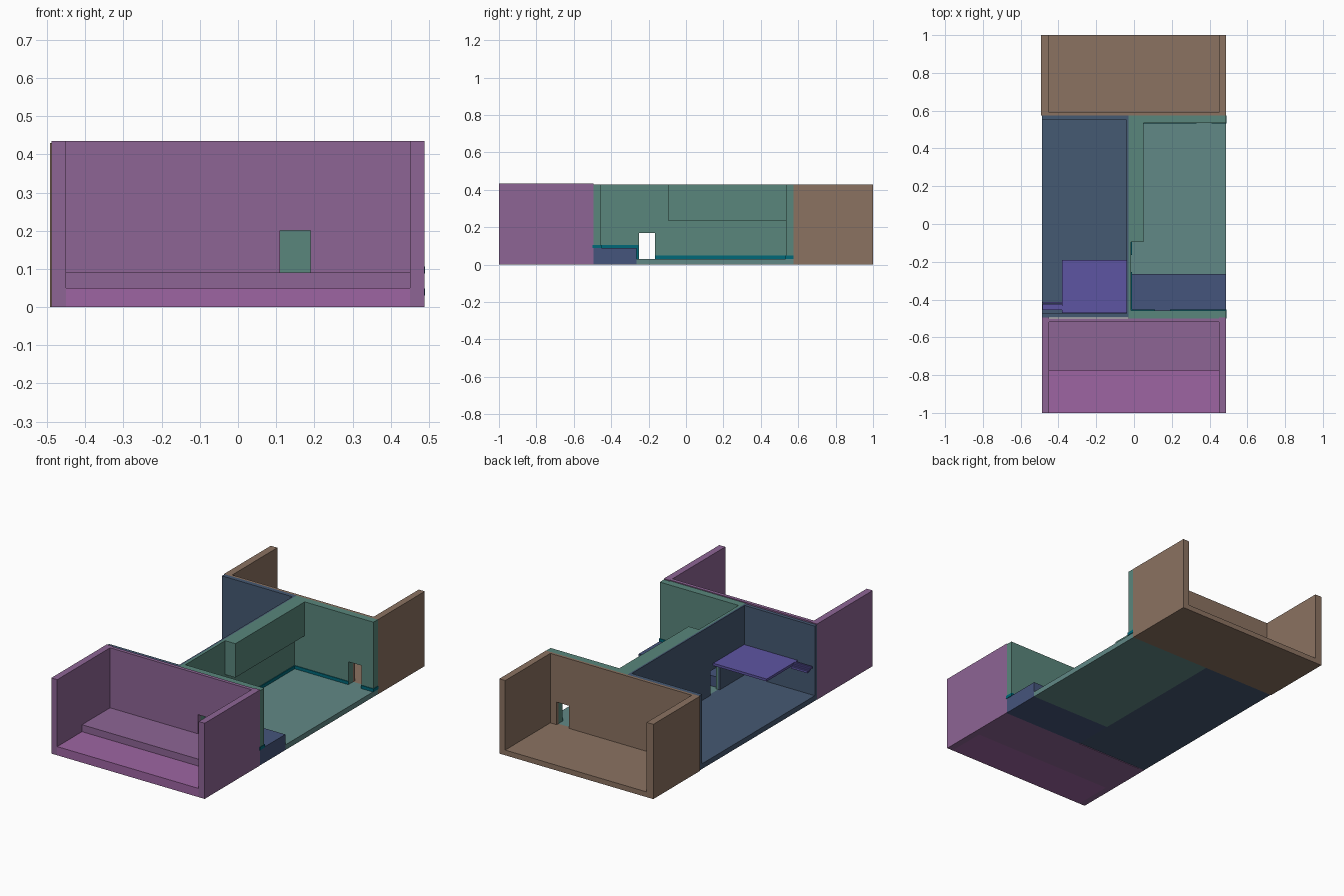
import bpy, bmesh
from mathutils import Vector

if "Cube" in bpy.data.objects:
    bpy.data.objects.remove(bpy.data.objects["Cube"])

TOP = 0.43
mats = {}
def mat(name, rgb):
    m = bpy.data.materials.new(name)
    m.diffuse_color = (*rgb, 1)
    m.use_nodes = True
    m.node_tree.nodes["Principled BSDF"].inputs["Base Color"].default_value = m.diffuse_color
    mats[name] = m
mat("purple", (0.27, 0.13, 0.30))
mat("bright_purple", (0.34, 0.13, 0.36))
mat("brown", (0.26, 0.17, 0.12))
mat("green", (0.10, 0.24, 0.20))
mat("light_green", (0.12, 0.25, 0.24))
mat("teal", (0.0, 0.14, 0.19))
mat("navy", (0.06, 0.09, 0.20))
mat("blue", (0.06, 0.10, 0.17))
mat("violet", (0.11, 0.09, 0.36))

def finish(name, bm, m):
    bmesh.ops.recalc_face_normals(bm, faces=bm.faces)
    me = bpy.data.meshes.new(name)
    bm.to_mesh(me)
    bm.free()
    me.materials.append(mats[m])
    ob = bpy.data.objects.new(name, me)
    bpy.context.collection.objects.link(ob)
    return ob

def prism(name, profile, axis, a, b, m):
    """Extrude a (horizontal, z) profile along x or y from a to b."""
    bm = bmesh.new()
    pts = [(a, h, z) if axis == 'x' else (h, a, z) for h, z in profile]
    face = bm.faces.new([bm.verts.new(p) for p in pts])
    ext = bmesh.ops.extrude_face_region(bm, geom=[face])
    move = Vector((b - a, 0, 0)) if axis == 'x' else Vector((0, b - a, 0))
    bmesh.ops.translate(bm, vec=move, verts=[v for v in ext["geom"] if isinstance(v, bmesh.types.BMVert)])
    return finish(name, bm, m)

def box(name, x0, x1, y0, y1, z0, z1, m):
    return prism(name, [(x0, z0), (x1, z0), (x1, z1), (x0, z1)], 'y', y0, y1, m)

def door_wall(name, axis, a, b, h0, h1, z0, d0, d1, dz, m, top=TOP):
    """Wall standing on z0 with a doorway notch d0..d1 up to dz."""
    prof = [(h0, z0), (d0, z0), (d0, dz), (d1, dz), (d1, z0), (h1, z0), (h1, top), (h0, top)]
    return prism(name, prof, axis, a, b, m)

# Front module: open to the front, two floor levels
box("front_lower_floor", -0.45, 0.45, -1, -0.775, 0, 0.05, "bright_purple")
box("front_upper_floor", -0.45, 0.45, -0.775, -0.5, 0, 0.09, "purple")
door_wall("front_module_back_wall", 'y', -0.52, -0.5, -0.45, 0.45, 0.09, 0.11, 0.19, 0.20, "purple", 0.435)
for side, s in (("left", -1), ("right", 1)):
    box(f"front_module_{side}_wall", *sorted((s * 0.45, s * 0.488)), -1, -0.495, 0, 0.435, "purple")

# Rear module: open to the back
box("rear_floor", -0.45, 0.45, 0.575, 1, 0, 0.03, "brown")
door_wall("rear_module_front_wall", 'y', 0.575, 0.59, -0.45, 0.45, 0.03, 0.33, 0.41, 0.16, "brown")
box("rear_left_wall", -0.492, -0.45, 0.575, 1, 0, TOP, "brown")
box("rear_right_wall", 0.45, 0.488, 0.575, 1, 0, TOP, "brown")

# Right hall: open to the right, raised entry platform at the front
box("hall_floor", -0.03, 0.487, -0.265, 0.575, 0, 0.03, "light_green")
box("entry_platform", -0.03, 0.487, -0.5, -0.265, 0, 0.09, "navy")
door_wall("hall_front_wall", 'y', -0.5, -0.457, -0.03, 0.487, 0.09, 0.11, 0.19, 0.20, "green")
door_wall("hall_back_wall", 'y', 0.535, 0.575, -0.03, 0.487, 0.03, 0.33, 0.41, 0.16, "green")
door_wall("hall_partition", 'x', -0.03, -0.015, -0.457, 0.535, 0.03, -0.25, -0.165, 0.17, "green")
box("hall_upper_bulkhead", -0.015, 0.05, -0.095, 0.535, 0.235, TOP, "green")

# Skirting around the hall
def skirt(name, x0, x1, y0, y1, z):
    box(name, x0, x1, y0, y1, z, z + 0.018, "teal")
skirt("skirting_front_a", -0.015, 0.11, -0.457, -0.453, 0.088)
skirt("skirting_front_b", 0.19, 0.49, -0.457, -0.453, 0.088)
skirt("skirting_front_end", 0.487, 0.49, -0.5, -0.453, 0.088)
skirt("skirting_platform_side", -0.015, -0.011, -0.457, -0.262, 0.088)
box("skirting_riser", -0.015, -0.011, -0.266, -0.255, 0.03, 0.106, "teal")
skirt("skirting_partition", -0.015, -0.011, -0.165, 0.535, 0.03)
skirt("skirting_back_a", -0.015, 0.33, 0.531, 0.535, 0.03)
skirt("skirting_back_b", 0.41, 0.49, 0.531, 0.535, 0.03)
skirt("skirting_back_end", 0.487, 0.49, 0.531, 0.575, 0.03)

# Left room: open to the left
box("left_room_floor", -0.487, -0.03, -0.495, 0.575, 0, 0.03, "blue")
box("left_room_front_wall", -0.487, -0.03, -0.495, -0.475, 0.03, TOP, "blue")
box("left_room_back_wall", -0.487, -0.03, 0.55, 0.575, 0.03, TOP, "blue")
door_wall("left_room_partition", 'x', -0.04, -0.03, -0.475, 0.55, 0.03, -0.25, -0.165, 0.17, "blue")

# Mezzanine slab with a small flight of steps beside it
box("mezzanine", -0.38, -0.04, -0.472, -0.19, 0.192, 0.206, "violet")
for i in range(4):
    y = -0.455 + i * 0.011
    box(f"mezzanine_step_{i + 1}", -0.485, -0.38, y, y + 0.010, 0.194 - i * 0.004, 0.206 - i * 0.004, "violet")
